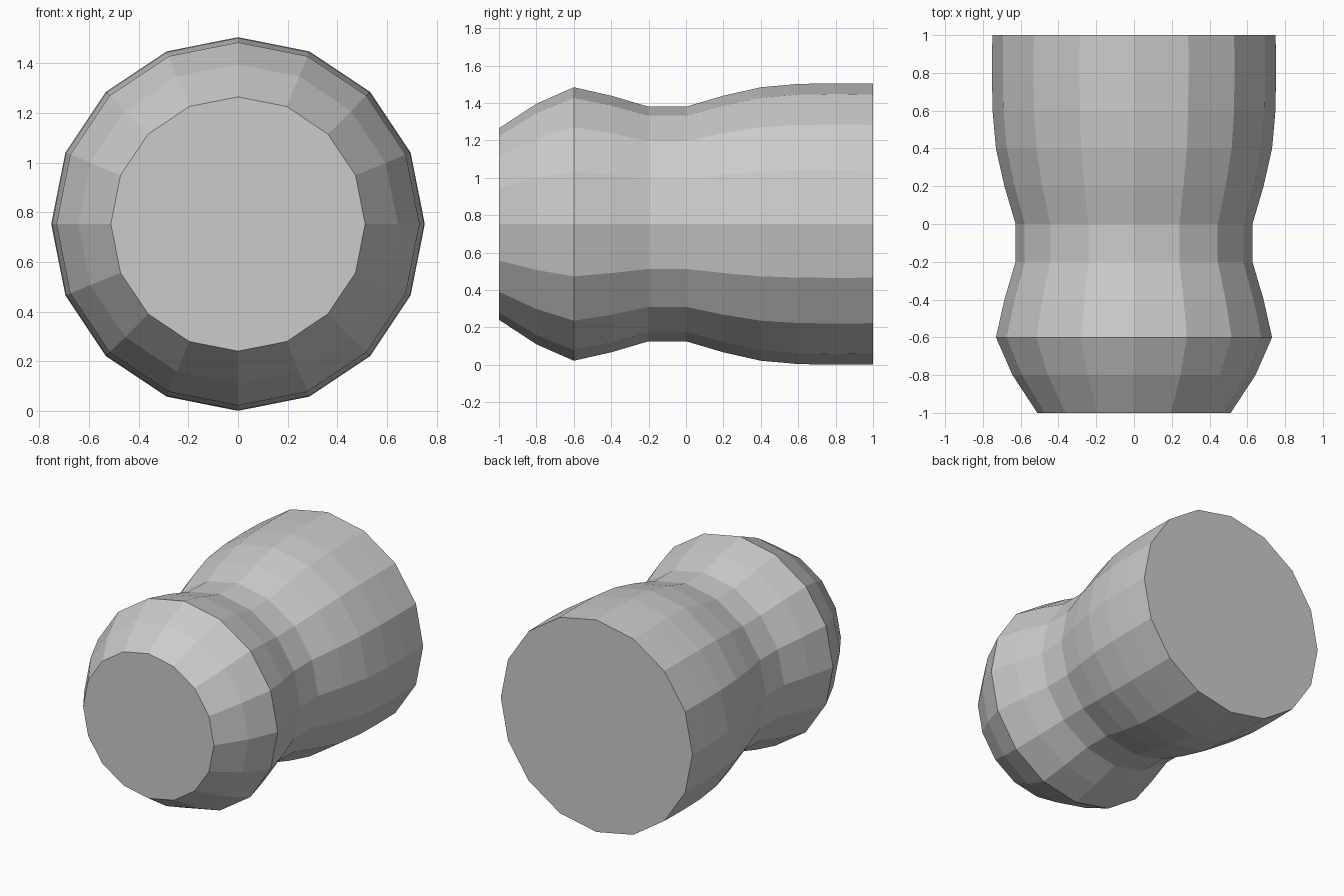
import bpy, bmesh, math

if "Cube" in bpy.data.objects:
    bpy.data.objects.remove(bpy.data.objects["Cube"])

SIDES = 16
CENTRE_Z = 0.753
# (position along y, radius) from front to back
PROFILE = [(-1.0, 0.512), (-0.8, 0.643), (-0.6, 0.731), (-0.4, 0.686),
           (-0.2, 0.627), (0.0, 0.627), (0.2, 0.686), (0.4, 0.731),
           (0.6, 0.749), (0.8, 0.752), (1.0, 0.75)]

grey = bpy.data.materials.new("light_grey")
grey.diffuse_color = (0.6, 0.6, 0.6, 1)
grey.use_nodes = True
grey.node_tree.nodes["Principled BSDF"].inputs["Base Color"].default_value = grey.diffuse_color

# Lathed body lying along y, closed by flat caps
bm = bmesh.new()
rings = []
for y, r in PROFILE:
    rings.append([bm.verts.new((r * math.cos(2 * math.pi * i / SIDES), y,
                                CENTRE_Z + r * math.sin(2 * math.pi * i / SIDES)))
                  for i in range(SIDES)])
for a, b in zip(rings, rings[1:]):
    for i in range(SIDES):
        j = (i + 1) % SIDES
        bm.faces.new((a[i], a[j], b[j], b[i]))
bm.faces.new(rings[0])
bm.faces.new(rings[-1])
bmesh.ops.recalc_face_normals(bm, faces=bm.faces)

mesh = bpy.data.meshes.new("turned_body")
bm.to_mesh(mesh)
bm.free()
mesh.materials.append(grey)
body = bpy.data.objects.new("turned_body", mesh)
bpy.context.collection.objects.link(body)
